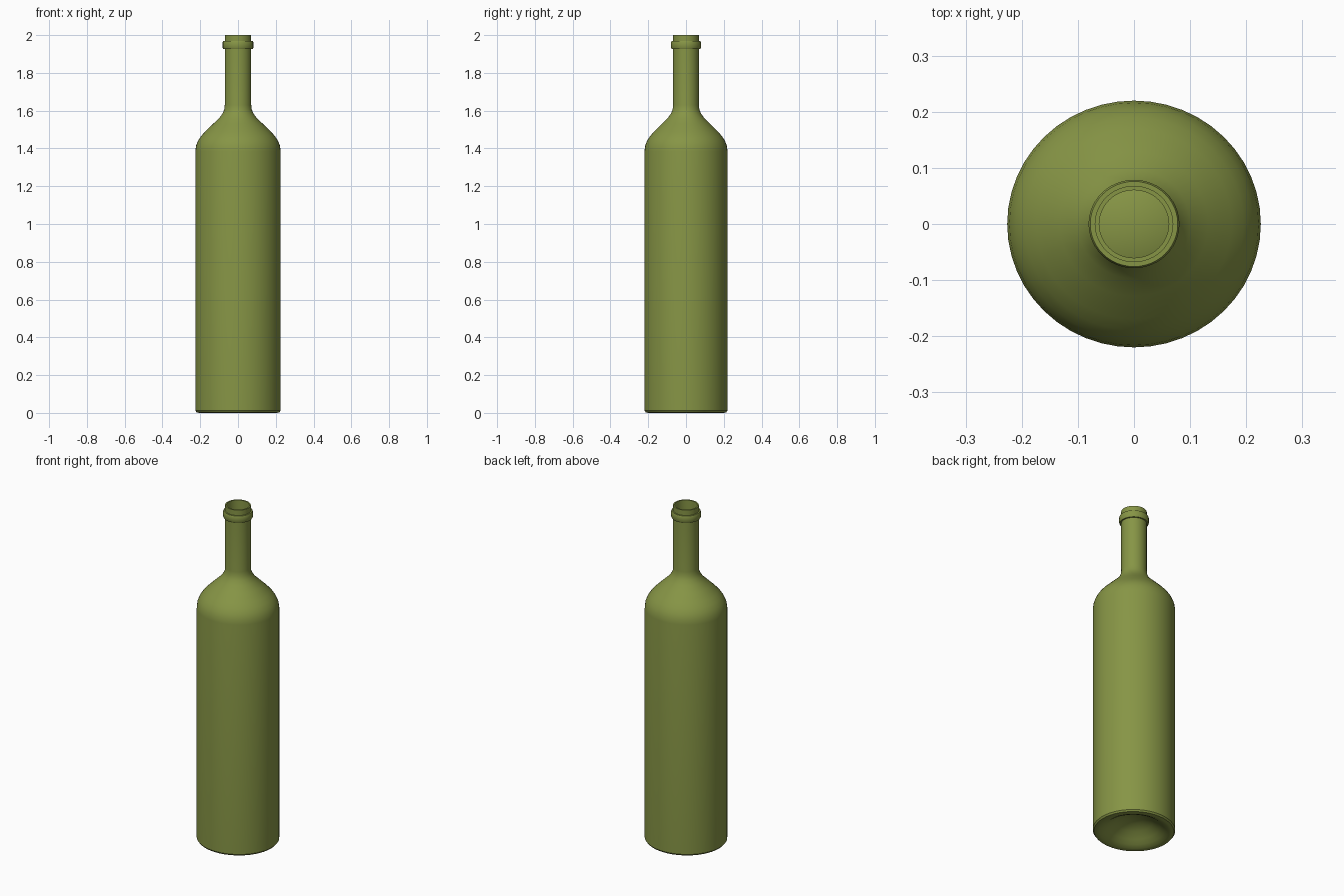
import bpy, bmesh, math

if "Cube" in bpy.data.objects:
    bpy.data.objects.remove(bpy.data.objects["Cube"])

SIDES = 48
FLAT = 0.973   # body is slightly narrower front to back

# Outer profile (radius, height): punt centre, base, body, shoulder, neck, lip
outer = [(0, 0.085), (0.05, 0.08), (0.10, 0.06), (0.14, 0.032), (0.165, 0.014),
         (0.19, 0.002), (0.205, 0), (0.219, 0.003), (0.226, 0.012),
         (0.226, 1.385), (0.222, 1.415), (0.211, 1.442), (0.195, 1.466),
         (0.174, 1.489), (0.132, 1.53), (0.10, 1.56), (0.082, 1.585),
         (0.073, 1.605), (0.07, 1.63), (0.07, 1.927),
         (0.078, 1.927), (0.081, 1.932), (0.081, 1.962), (0.078, 1.968),
         (0.07, 1.968), (0.07, 2.0)]
# Inner wall, from the mouth down to the inside of the punt
inner = [(0.062, 2.0), (0.062, 1.63), (0.066, 1.60), (0.092, 1.555),
         (0.125, 1.522), (0.167, 1.481), (0.187, 1.46), (0.203, 1.437),
         (0.213, 1.413), (0.217, 1.385), (0.217, 0.02), (0.205, 0.01),
         (0.165, 0.024), (0.14, 0.042), (0.10, 0.07), (0.05, 0.09), (0, 0.095)]


def lathe(name, profile):
    bm = bmesh.new()
    verts = [bm.verts.new((r, 0, z)) for r, z in profile]
    edges = [bm.edges.new(pair) for pair in zip(verts, verts[1:])]
    bmesh.ops.spin(bm, geom=verts + edges, cent=(0, 0, 0), axis=(0, 0, 1),
                   angle=math.tau, steps=SIDES, use_duplicate=False)
    bmesh.ops.remove_doubles(bm, verts=bm.verts[:], dist=1e-5)
    bmesh.ops.scale(bm, vec=(1, FLAT, 1), verts=bm.verts[:])
    bmesh.ops.recalc_face_normals(bm, faces=bm.faces[:])
    mesh = bpy.data.meshes.new(name)
    bm.to_mesh(mesh)
    bm.free()
    obj = bpy.data.objects.new(name, mesh)
    bpy.context.collection.objects.link(obj)
    return obj


# Hollow glass bottle
bottle = lathe("bottle", outer + inner)
glass = bpy.data.materials.new("olive_glass")
glass.diffuse_color = (0.24, 0.30, 0.06, 1)
glass.use_nodes = True
glass.node_tree.nodes["Principled BSDF"].inputs["Base Color"].default_value = glass.diffuse_color
bottle.data.materials.append(glass)

bpy.context.view_layer.objects.active = bottle
bottle.select_set(True)
bpy.ops.object.shade_smooth_by_angle(angle=math.radians(35))
